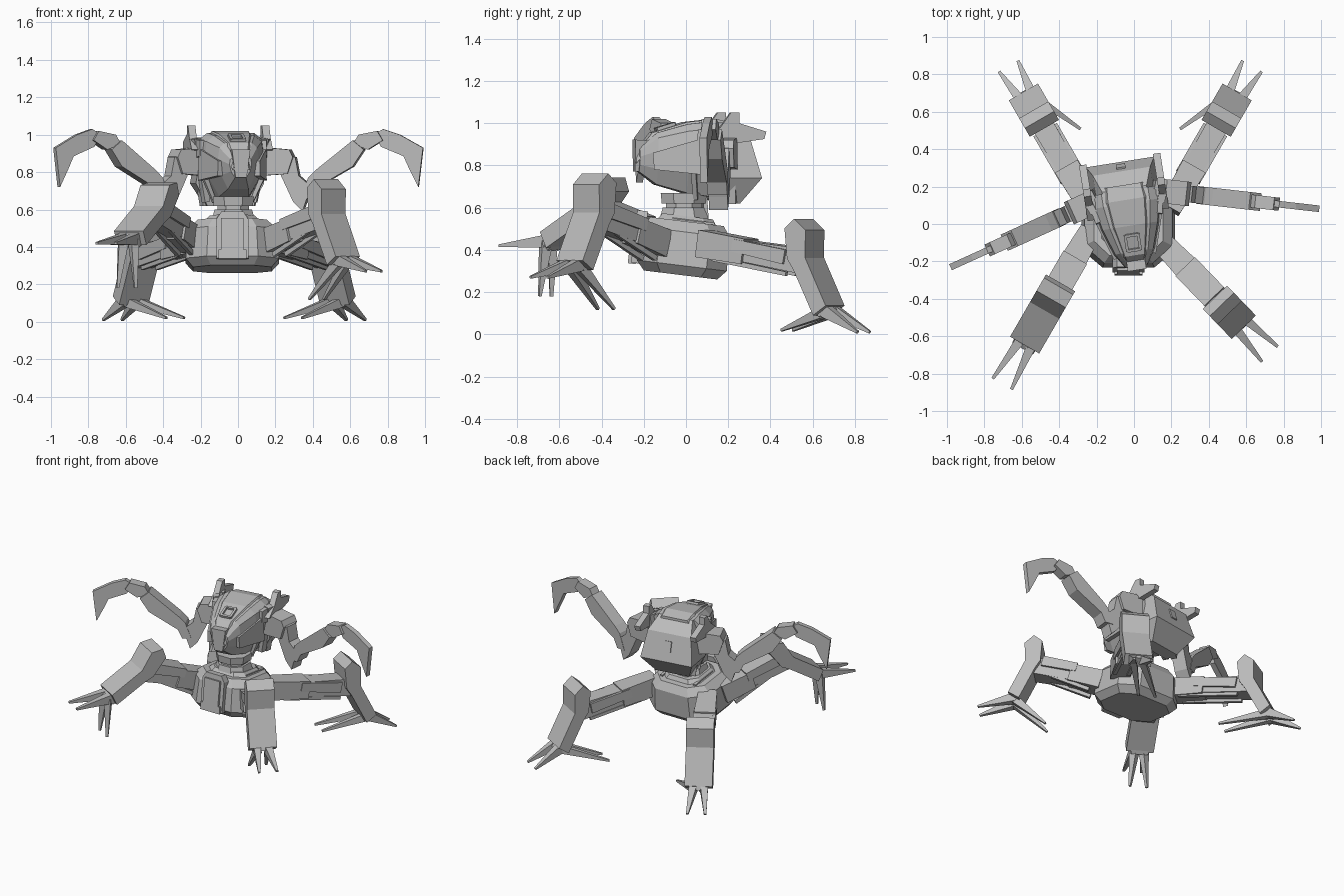
import bpy, bmesh, math
from mathutils import Matrix, Vector

cube = bpy.data.objects.get("Cube")
if cube:
    bpy.data.objects.remove(cube)

grey = bpy.data.materials.new("plain grey metal")
grey.use_nodes = True
COLOUR = (0.5, 0.5, 0.5, 1)
grey.diffuse_color = COLOUR
grey.node_tree.nodes["Principled BSDF"].inputs["Base Color"].default_value = COLOUR


def finish(name, bm, M):
    bmesh.ops.recalc_face_normals(bm, faces=bm.faces)
    mesh = bpy.data.meshes.new(name)
    bm.to_mesh(mesh)
    bm.free()
    mesh.transform(M)
    mesh.materials.append(grey)
    ob = bpy.data.objects.new(name, mesh)
    bpy.context.collection.objects.link(ob)
    if M.determinant() < 0:
        mesh.flip_normals()
    return ob


def loft(name, rings, M):
    """Skin a list of equal-length rings and cap both ends."""
    bm = bmesh.new()
    loops = [[bm.verts.new(p) for p in ring] for ring in rings]
    n = len(loops[0])
    for a, b in zip(loops, loops[1:]):
        for i in range(n):
            j = (i + 1) % n
            bm.faces.new((a[i], a[j], b[j], b[i]))
    bm.faces.new(loops[0])
    bm.faces.new(loops[-1])
    return finish(name, bm, M)


def prism(name, outline, width, M, y=0):
    """Outline in the XZ plane, given thickness along Y."""
    return loft(name, [[(x, y + s * width / 2, z) for x, z in outline] for s in (-1, 1)], M)


def box(name, centre, size, M, tilt=0):
    x, y, z = (s / 2 for s in size)
    T = M @ Matrix.Translation(centre) @ Matrix.Rotation(tilt, 4, 'X')
    return prism(name, [(-x, -z), (x, -z), (x, z), (-x, z)], y * 2, T)


def spike(name, a, b, start, end, M):
    """Four-sided bar from a to b; start and end are (width, height)."""
    a, b = Vector(a), Vector(b)
    d = b - a
    side = d.cross(Vector((0, 0, 1))).normalized()
    up = side.cross(d).normalized()
    corners = ((-1, -1), (1, -1), (1, 1), (-1, 1))
    return loft(name, [[p + side * w * i / 2 + up * h * j / 2 for i, j in corners]
                       for p, (w, h) in ((a, start), (b, end))], M)


def octagon(hx, hy, z, cut):
    return [(x * hx, y * hy, z) for x, y in
            ((cut, -1), (1, -cut), (1, cut), (cut, 1), (-cut, 1), (-1, cut), (-1, -cut), (-cut, -1))]


# Lower body: chamfered hull, pitched so that its tail hangs lower
hull = Matrix.Translation((-0.03, -0.01, 0.41)) @ Matrix.Rotation(math.radians(-7), 4, 'X')
loft("hull", [octagon(0.21, 0.175, -0.13, .55), octagon(0.25, 0.215, -0.085, .55),
              octagon(0.235, 0.21, 0.075, .55), octagon(0.185, 0.175, 0.125, .55)], hull)
loft("hull_deck", [octagon(0.15, 0.14, 0.12, .6), octagon(0.12, 0.12, 0.15, .6)], hull)
prism("front_plate", [(-0.085, -0.1), (0.085, -0.1), (0.085, 0.11), (0.06, 0.15),
                      (-0.06, 0.15), (-0.085, 0.11)], 0.05, hull, -0.215)
box("front_hatch", (0, -0.24, 0.03), (0.12, 0.03, 0.17), hull)
box("front_sill", (0, -0.235, -0.08), (0.15, 0.04, 0.05), hull)
for s in (-1, 1):
    box("deck_rail", (s * 0.13, 0.03, 0.125), (0.02, 0.2, 0.02), hull)

# Neck: stacked collars, with hoses behind
neck = Matrix.Translation((-0.025, -0.01, 0))
for r1, r2, z1, z2 in ((.12, .1, .53, .6), (.085, .085, .59, .64), (.105, .11, .62, .67)):
    loft("neck_collar", [octagon(r1, r1, z1, .45), octagon(r2, r2, z2, .45)], neck)
for s in (-1, 1):
    spike("neck_hose", (s * 0.04, 0.11, 0.5), (s * 0.04, 0.1, 0.66), (.02, .02), (.02, .02), neck)

# Upper body: faceted shell lofted from nose to tail, turned a little
upper = Matrix.Translation((-0.03, 0.05, 0)) @ Matrix.Rotation(math.radians(9), 4, 'Z')


def shell_ring(y, half, low, high):
    h = high - low
    shape = ((.5, 0), (.85, .3), (1, .65), (.93, .9), (.68, 1))
    right = [(half * x, y, low + h * z) for x, z in shape]
    return right + [(-x, y, z) for x, y, z in reversed(right)]


loft("upper_shell", [shell_ring(*r) for r in (
    (-.28, .06, .77, .88), (-.2, .11, .71, .955), (-.06, .16, .67, .995),
    (.06, .185, .65, 1.01), (.13, .185, .64, 1.0))], upper)


# Rear hood: boxy, flaring to a lip, then undercut towards the neck
def hood_ring(z, half, front, back):
    return [(-half, front, z), (half, front, z), (half, back, z), (-half, back, z)]


loft("rear_hood", [hood_ring(*r) for r in (
    (.62, .12, .1, .19), (.74, .185, .08, .285), (.92, .155, .06, .235), (1.0, .12, .04, .14))], upper)


# Face shield: tapered plate running from the crown down over the nose
def shield_ring(y, half, z):
    return [(-half, y, z - .05), (-half * .7, y, z), (half * .7, y, z), (half, y, z - .05)]


loft("face_shield", [shield_ring(*r) for r in (
    (-.295, .045, .86), (-.22, .075, .955), (-.06, .12, 1.005), (.08, .14, 1.02), (.16, .13, 1.0))], upper)
spike("beak", (0, -.27, .92), (0, -.28, .77), (.1, .06), (.06, .04), upper)

# Small square frame on the brow
for s in (-1, 1):
    box("brow_frame_side", (s * 0.035, -.15, .98), (.015, .09, .025), upper, .3)
    box("brow_frame_bar", (0, -.15 + s * .04, .98 + s * .012), (.07, .015, .025), upper, .3)

# Raised latch on the rear face
box("rear_latch", (0, .258, .84), (.05, .015, .07), upper, .27)

for s in (-1, 1):
    # Cheek plates, collar slats and jaw rods
    spike("cheek_plate", (s * .1, -.22, .82), (s * .17, 0, .84), (.03, .08), (.03, .17), upper)
    spike("cheek_guard", (s * .16, -.02, .93), (s * .19, .12, .92), (.04, .08), (.04, .12), upper)
    spike("collar_slat", (s * .19, .06, .98), (s * .13, .08, .64), (.05, .04), (.04, .03), upper)
    spike("rear_slat", (s * .185, .13, .98), (s * .13, .15, .62), (.05, .04), (.04, .03), upper)
    spike("jaw_rod", (s * .16, -.04, .78), (s * .1, -.02, .64), (.025, .025), (.02, .02), upper)

    # Swept-back horns
    side = upper @ Matrix.Translation((s * 0.2, 0, 0)) @ Matrix.Rotation(math.pi / 2, 4, 'Z')
    prism("horn", [(0, .92), (.08, .98), (.13, 1.05), (.17, 1.05), (.17, 1.0),
                   (.3, .96), (.29, .925), (.12, .9)], 0.04, side)

    # Arm built in its own plane: x runs outward from the shoulder
    arm = upper @ Matrix.Translation((s * .28 + .015, .07, 0)) @ Matrix.Rotation(-s * .27, 4, 'Z')
    arm = arm @ Matrix.Diagonal((s, 1, 1, 1))
    prism("shoulder", [(-.13, .78), (-.13, .9), (-.08, .93), (.03, .92), (.05, .88), (.02, .79)], .13, arm)
    prism("upper_arm", [(-.02, .9), (.06, .88), (.08, .78), (.15, .72), (.12, .65),
                        (.1, .59), (.05, .64), (-.02, .79)], .09, arm)
    prism("forearm", [(.09, .66), (.13, .77), (.17, .81), (.37, .97), (.43, .92),
                      (.37, .83), (.18, .72), (.15, .66)], .095, arm)
    prism("wrist", [(.37, .95), (.4, 1.0), (.5, 1.02), (.53, .97), (.45, .92)], .07, arm)
    prism("scythe_blade", [(.48, 1.0), (.53, 1.03), (.62, 1.0), (.745, .93), (.72, .72),
                           (.67, .82), (.64, .885), (.52, .935)], .035, arm)

# Legs: each in its own vertical plane, x running outward from the hip.
# The shin is a broad, fairly thin slab, given as (along, outward) points.
SHIN = [(0, -.055), (-.025, .01), (.045, .05), (.17, .005), (.42, .035), (.44, -.045),
        (.2, -.075), (.14, -.09)]


def leg(name, hip, turn, knee, ankle, outer, inner, sway):
    M = Matrix.Translation((*hip, 0)) @ Matrix.Rotation(math.radians(turn), 4, 'Z')
    top, end = Vector(knee), Vector(ankle)
    u = (end - top).normalized()
    v = Vector((-u.y, u.x))
    at = lambda s, t: tuple(top + u * s + v * t)
    prism(name + "_shin", [at(s, t) for s, t in SHIN], .18, M)

    # Thigh with hip block, cover plate and pistons
    jx, jz = at(.17, -.04)
    hz = .43
    mid = (jx * .45, 0, hz + (jz - hz) * .45)
    spike(name + "_hip", (0, 0, hz), mid, (.12, .13), (.14, .12), M)
    spike(name + "_thigh", mid, (jx, 0, jz), (.11, .1), (.12, .12), M)
    spike(name + "_thigh_cover", (jx * .35, 0, mid[2] + .03), (jx * .85, 0, jz + .02),
          (.145, .06), (.145, .07), M)
    for s in (-1, 1):
        spike(name + "_piston", (.08, s * .045, hz - .07), (jx * .85, s * .045, jz - .06),
              (.025, .025), (.02, .02), M)

    # Foot block, outer claw pair and inner claw pair
    ex, ez = end
    fx, fz = at(.36, -.01)
    spike(name + "_foot", (fx, 0, fz), (ex, 0, ez - .015), (.14, .07), (.11, .07), M)
    for s in (-1, 1):
        spike(name + "_outer_claw", (ex, s * .035, ez), (outer[0], s * .058, outer[1]),
              (.05, .06), (.016, .012), M)
        spike(name + "_inner_claw", (ex, s * .03, ez), (inner[0], sway + s * .055, inner[1]),
              (.045, .055), (.016, .012), M)


for s, name in ((1, "rear_left_leg"), (-1, "rear_right_leg")):
    leg(name, (s * .21 - .02, .08), 90 - s * 30, (.55, .52), (.695, .11), (.88, .01), (.4, .02), s * .11)
leg("front_left_leg", (.17, -.12), -46, (.43, .735), (.57, .33), (.8, .27), (.36, .12), 0)
leg("front_right_leg", (-.24, -.05), 240, (.34, .72), (.69, .44), (.93, .42), (.71, .18), 0)
